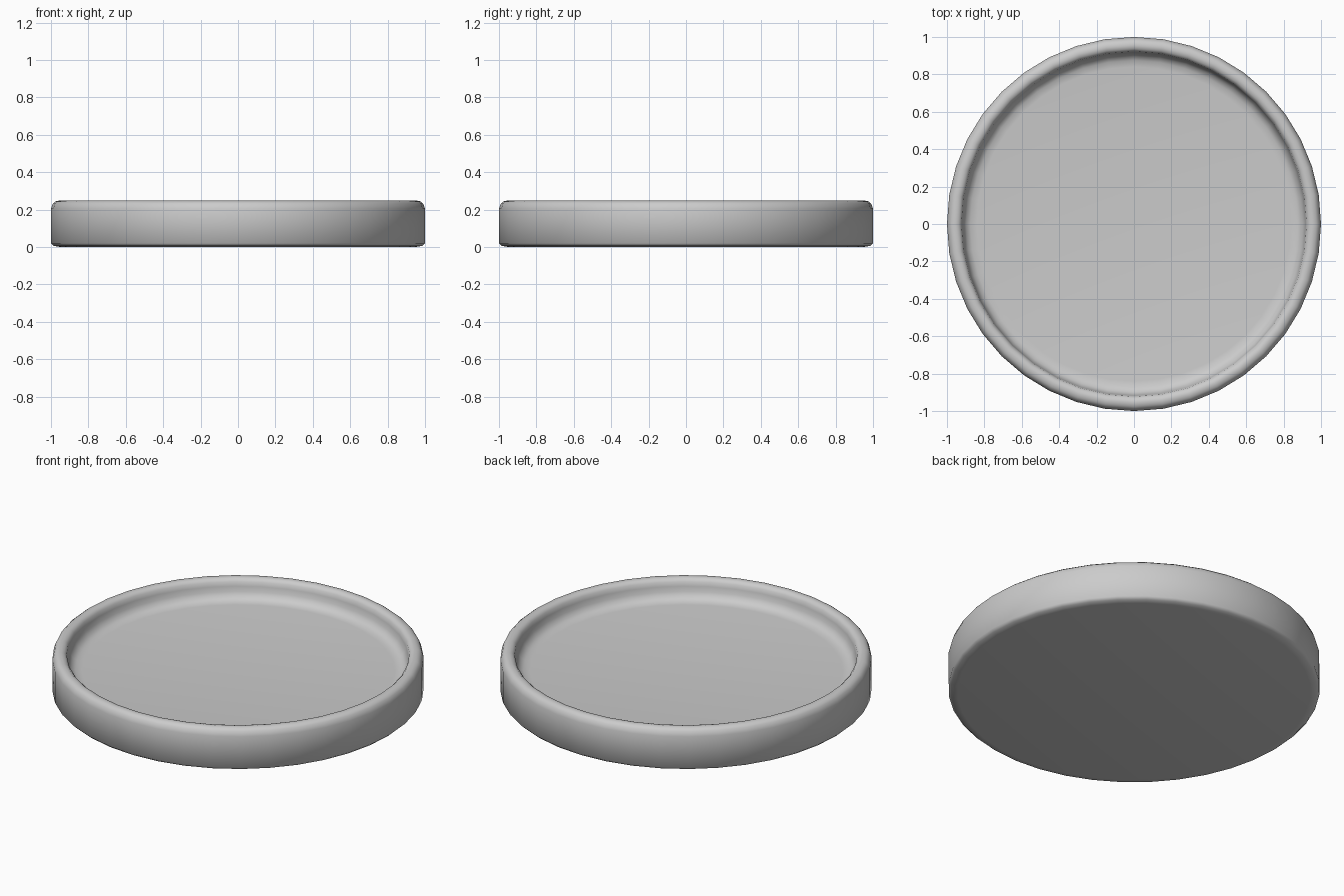
import bpy, bmesh, math

if "Cube" in bpy.data.objects:
    bpy.data.objects.remove(bpy.data.objects["Cube"])

SEGMENTS = 40

# Radius / height profile from underside, up the outer wall, over the lip, to the floor
PROFILE = [(0.95, 0.0), (0.985, 0.006), (1.0, 0.02),
           (1.0, 0.205), (0.99, 0.232), (0.975, 0.244), (0.955, 0.248),
           (0.937, 0.244), (0.923, 0.23), (0.918, 0.205),
           (0.913, 0.175), (0.898, 0.15), (0.875, 0.136), (0.84, 0.132)]


def lathe(name, profile, segments):
    """Spin a profile around z and cap both ends."""
    bm = bmesh.new()
    rings = []
    for r, z in profile:
        rings.append([bm.verts.new((r * math.cos(2 * math.pi * i / segments),
                                    r * math.sin(2 * math.pi * i / segments), z))
                      for i in range(segments)])
    for a, b in zip(rings, rings[1:]):
        for i in range(segments):
            j = (i + 1) % segments
            bm.faces.new((a[i], a[j], b[j], b[i]))
    bm.faces.new(rings[0][::-1])
    bm.faces.new(rings[-1])
    bmesh.ops.recalc_face_normals(bm, faces=bm.faces)
    mesh = bpy.data.meshes.new(name)
    bm.to_mesh(mesh)
    bm.free()
    obj = bpy.data.objects.new(name, mesh)
    bpy.context.collection.objects.link(obj)
    return obj


# Shallow round tray with a rounded lip
tray = lathe("round_tray", PROFILE, SEGMENTS)
bpy.context.view_layer.objects.active = tray
tray.select_set(True)
bpy.ops.object.shade_smooth_by_angle(angle=math.radians(60))
